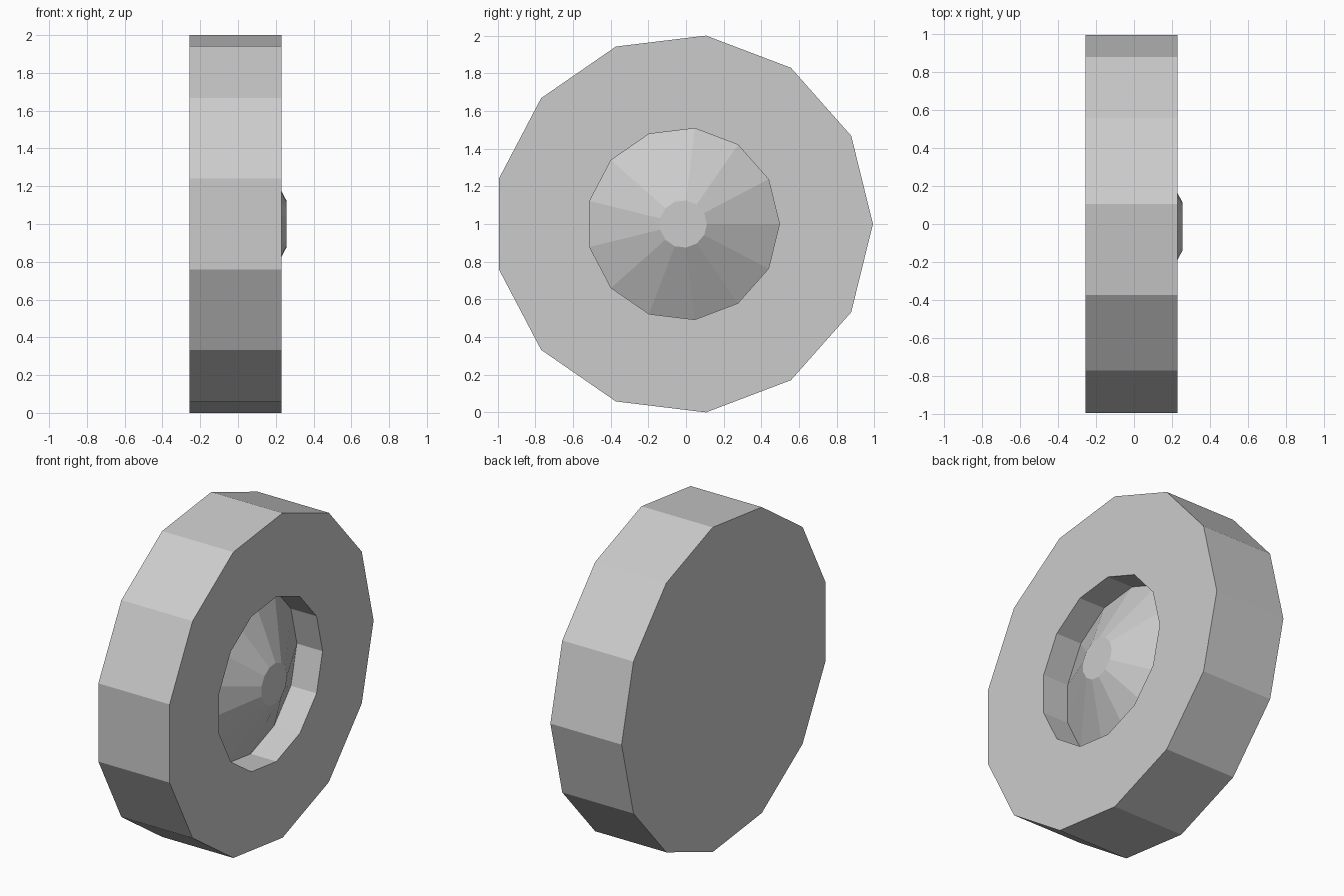
import bpy
import bmesh
from math import cos, sin, tau

cube = bpy.data.objects.get("Cube")
if cube:
    bpy.data.objects.remove(cube, do_unlink=True)

SIDES = 13
CENTRE_Y, CENTRE_Z = -0.015, 1.0

grey = bpy.data.materials.new("light grey")
grey.use_nodes = True
colour = (0.6, 0.6, 0.6, 1)
grey.diffuse_color = colour
grey.node_tree.nodes["Principled BSDF"].inputs["Base Color"].default_value = colour


def lathe(name, profile):
    """Sweep (x, radius) steps round the x axis and cap both ends."""
    bm = bmesh.new()
    rings = []
    for x, r in profile:
        rings.append([bm.verts.new((x, r * cos(tau * i / SIDES), r * sin(tau * i / SIDES)))
                      for i in range(SIDES)])
    for a, b in zip(rings, rings[1:]):
        for i in range(SIDES):
            j = (i + 1) % SIDES
            bm.faces.new((a[i], a[j], b[j], b[i]))
    bm.faces.new(rings[0])
    bm.faces.new(rings[-1])
    bmesh.ops.recalc_face_normals(bm, faces=bm.faces)
    mesh = bpy.data.meshes.new(name)
    bm.to_mesh(mesh)
    bm.free()
    mesh.materials.append(grey)
    obj = bpy.data.objects.new(name, mesh)
    obj.location = (0, CENTRE_Y, CENTRE_Z)
    bpy.context.collection.objects.link(obj)
    return obj


# Flat back, tread, outer face, recess wall and conical hub in one closed skin
lathe("wheel", [(-0.256, 1.007), (0.229, 1.007), (0.229, 0.511),
                (0.054, 0.511), (0.256, 0.126)])
